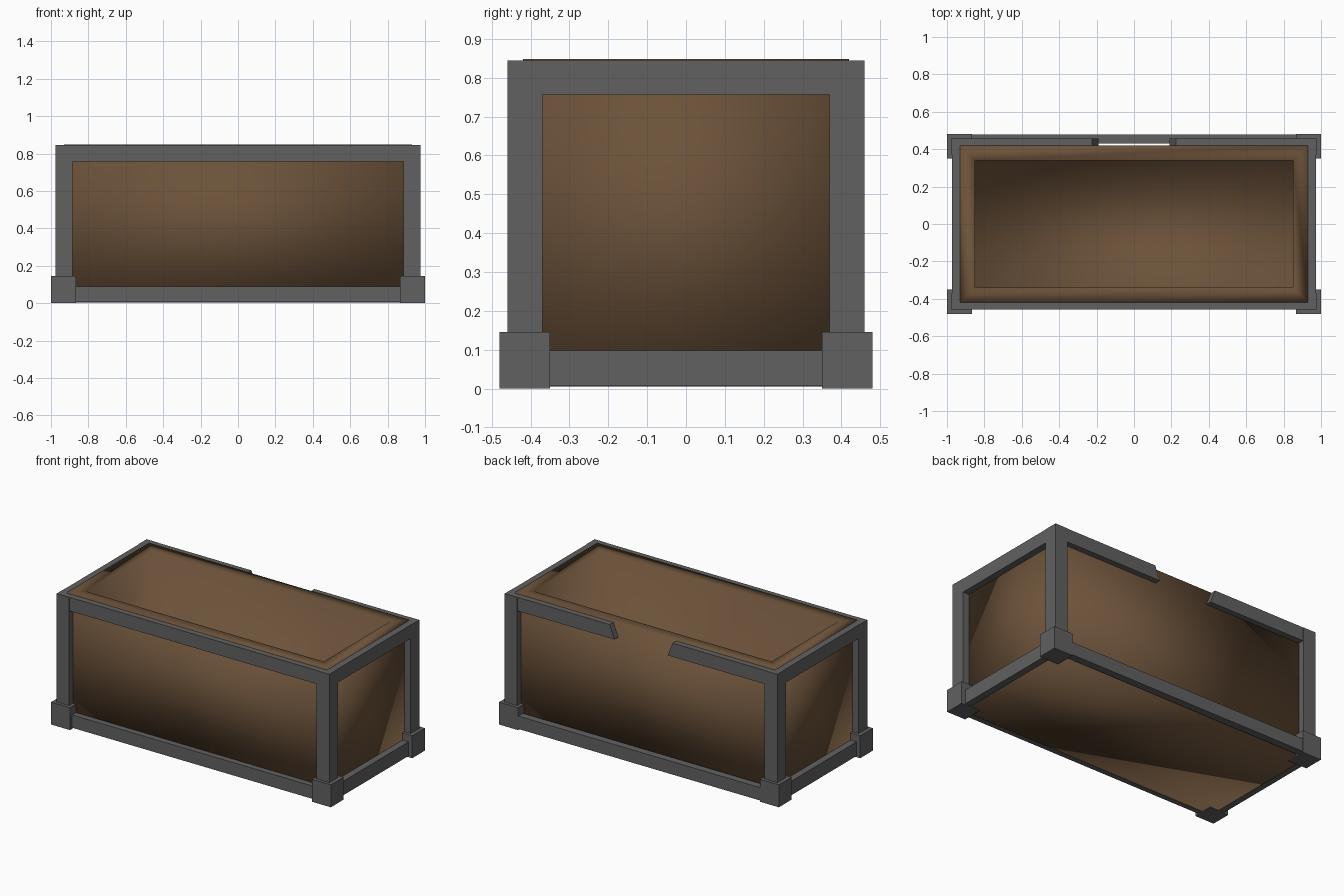
import bpy, bmesh

if "Cube" in bpy.data.objects:
    bpy.data.objects.remove(bpy.data.objects["Cube"])

def material(name, color):
    m = bpy.data.materials.new(name)
    m.diffuse_color = (*color, 1)
    m.use_nodes = True
    m.node_tree.nodes["Principled BSDF"].inputs["Base Color"].default_value = m.diffuse_color
    return m

wood = material("wood", (0.15, 0.085, 0.042))
metal = material("metal", (0.12, 0.12, 0.12))

def box(name, x, y, z, mat):
    """Box from three (min, max) ranges; corners ordered by x, then y, then z."""
    bm = bmesh.new()
    v = [bm.verts.new((a, b, c)) for a in x for b in y for c in z]
    for f in ((0, 1, 3, 2), (4, 6, 7, 5), (0, 4, 5, 1),
              (2, 3, 7, 6), (0, 2, 6, 4), (1, 5, 7, 3)):
        bm.faces.new([v[i] for i in f])
    bmesh.ops.recalc_face_normals(bm, faces=bm.faces)
    me = bpy.data.meshes.new(name)
    bm.to_mesh(me)
    bm.free()
    ob = bpy.data.objects.new(name, me)
    bpy.context.collection.objects.link(ob)
    me.materials.append(mat)
    return ob

def span(s, a, b):
    return sorted((s * a, s * b))

# Open wooden body: box without lid, thickened inwards, fully smooth shaded
body = box("wooden_body", (-0.93, 0.93), (-0.42, 0.42), (0.005, 0.848), wood)
bm = bmesh.new()
bm.from_mesh(body.data)
bmesh.ops.delete(bm, geom=[f for f in bm.faces if f.normal.z > 0.9], context='FACES')
for f in bm.faces:
    f.smooth = True
bm.to_mesh(body.data)
bm.free()
wall = body.modifiers.new("wall", 'SOLIDIFY')
wall.thickness = 0.08
wall.offset = -1
wall.use_even_offset = True

# Corner posts and feet
for sx, nx in ((-1, "left"), (1, "right")):
    for sy, ny in ((-1, "front"), (1, "back")):
        box(f"{ny}_{nx}_post", span(sx, 0.885, 0.975), span(sy, 0.37, 0.46), (0.007, 0.845), metal)
        box(f"{ny}_{nx}_foot", span(sx, 0.865, 1.0), span(sy, 0.35, 0.48), (0, 0.145), metal)
    # Side rails
    for z, nz in (((0.007, 0.098), "bottom"), ((0.757, 0.845), "top")):
        box(f"{nx}_{nz}_rail", span(sx, 0.925, 0.973), (-0.37, 0.37), z, metal)
    # Back top rail halves, slanted where they stop at the gap
    half = box(f"back_{nx}_top_rail", span(sx, 0.19, 0.885), (0.415, 0.458), (0.757, 0.845), metal)
    for v in half.data.vertices:
        if abs(v.co.x) < 0.2 and v.co.z > 0.8:
            v.co.x = sx * 0.225

# Front rails and the thicker back bottom rail
box("front_bottom_rail", (-0.885, 0.885), (-0.458, -0.415), (0.007, 0.09), metal)
box("front_top_rail", (-0.885, 0.885), (-0.458, -0.415), (0.757, 0.845), metal)
box("back_bottom_rail", (-0.885, 0.885), (0.43, 0.478), (0.007, 0.09), metal)
